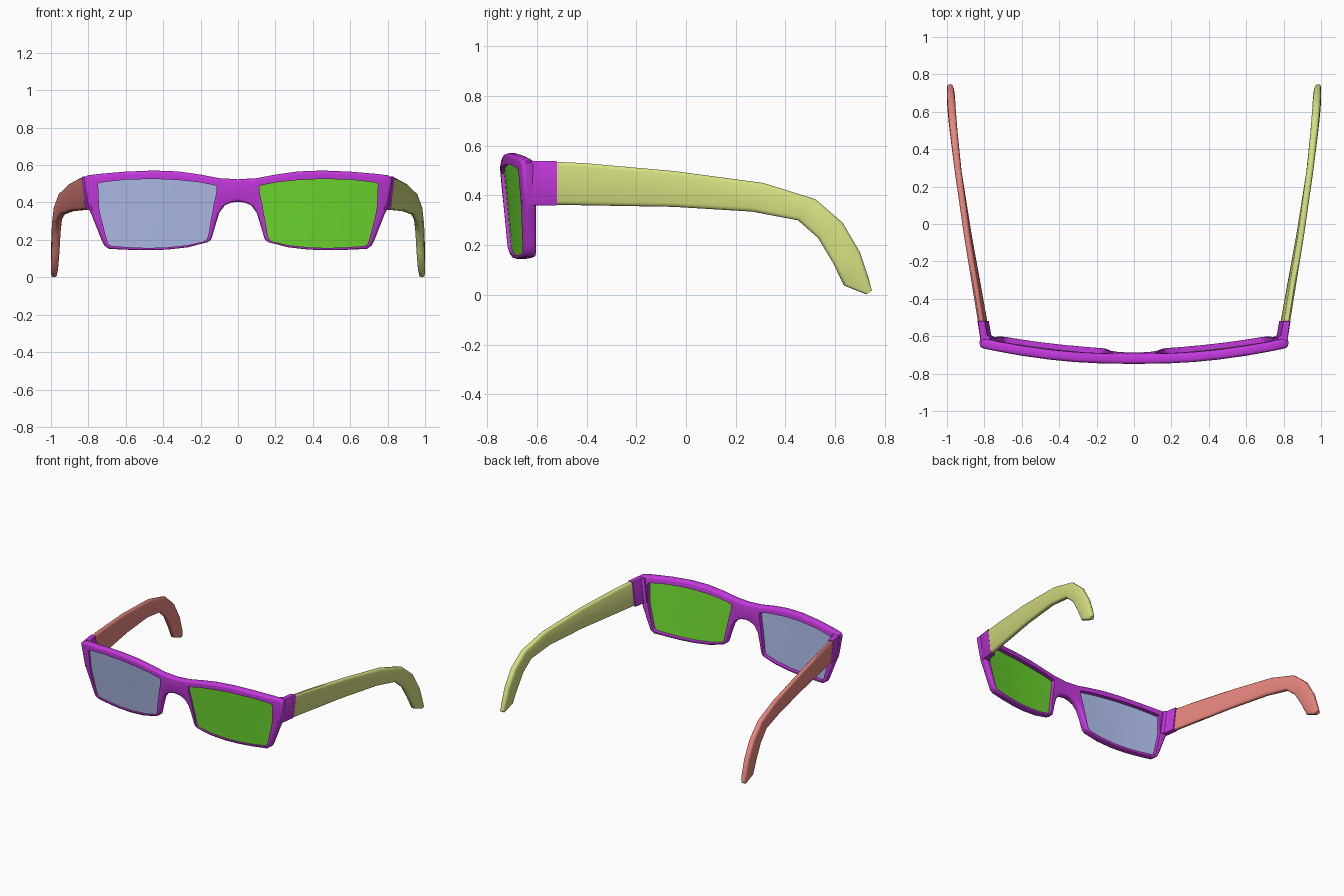
import bpy, bmesh, math
from mathutils import Vector

if "Cube" in bpy.data.objects:
    bpy.data.objects.remove(bpy.data.objects["Cube"])


def material(name, rgb):
    m = bpy.data.materials.new(name)
    m.diffuse_color = (*rgb, 1)
    m.use_nodes = True
    m.node_tree.nodes["Principled BSDF"].inputs["Base Color"].default_value = m.diffuse_color
    return m


def finish(bm, name, mat, angle=50):
    bmesh.ops.remove_doubles(bm, verts=bm.verts, dist=1e-5)
    bmesh.ops.recalc_face_normals(bm, faces=bm.faces)
    me = bpy.data.meshes.new(name)
    bm.to_mesh(me)
    bm.free()
    me.materials.append(mat)
    ob = bpy.data.objects.new(name, me)
    bpy.context.collection.objects.link(ob)
    bpy.ops.object.select_all(action='DESELECT')
    ob.select_set(True)
    bpy.context.view_layer.objects.active = ob
    bpy.ops.object.shade_smooth_by_angle(angle=math.radians(angle))
    return ob


def skin(bm, rings, close=False, caps=False, skip=lambda vs: False):
    """Join equal rings of points with quads; optionally close the series or cap it."""
    vr = [[bm.verts.new(p) for p in r] for r in rings]
    n = len(vr[0])
    for i in range(len(vr) if close else len(vr) - 1):
        a, b = vr[i], vr[(i + 1) % len(vr)]
        for k in range(n):
            q = (a[k], a[(k + 1) % n], b[(k + 1) % n], b[k])
            if not skip(q):
                bm.faces.new(q)
    if caps:
        bm.faces.new(vr[0])
        bm.faces.new(vr[-1])


def front_y(x, z):
    """Wrapped and slightly tilted front surface."""
    return -0.747 + 0.13 * x * x + 0.085 * (0.5 - z)


purple = material("purple", (0.55, 0.04, 0.72))
sides = {1: ("right", material("green", (0.16, 0.72, 0.03)), material("olive", (0.68, 0.74, 0.22))),
         -1: ("left", material("blue", (0.42, 0.5, 0.8)), material("red", (0.8, 0.24, 0.21)))}

# Half of the front: outer outline and lens opening, matched point by point (x, z)
OUTER = [(0, .524), (.1, .53), (.2, .549), (.32, .566), (.45, .571), (.6, .565), (.74, .553),
         (.805, .545), (.825, .53), (.8, .37), (.785, .34), (.73, .2), (.715, .17), (.69, .152),
         (.58, .147), (.48, .145), (.38, .148), (.27, .16), (.165, .187), (.145, .2),
         (.135, .23), (.12, .28), (.1, .345), (.07, .385), (.035, .4), (0, .404)]
HOLE = [(.115, .488), (.14, .495), (.2, .507), (.32, .52), (.45, .526), (.6, .522), (.7, .511),
        (.742, .505), (.748, .495), (.742, .37), (.735, .33), (.7, .195), (.69, .173), (.67, .167),
        (.57, .16), (.48, .157), (.38, .16), (.27, .172), (.18, .192), (.165, .205),
        (.158, .225), (.15, .28), (.138, .34), (.13, .39), (.12, .43), (.115, .46)]
THICK = 0.053

# Frame front: rim section with rounded outer edges swept round each opening
bm = bmesh.new()
for s in sides:
    rings = []
    for o, h in zip(OUTER, HOLE):
        o, h = Vector(o), Vector(h)
        d = h - o
        r = min(0.018, 0.6 * d.length)
        d = d.normalized() if o.x > 0 else Vector((0, 1 if h.y > o.y and o.y < .45 else -1))
        section = []
        for k in range(4):
            a = k * math.pi / 6
            section.append((o + d * r * (1 - math.sin(a)), r * (1 - math.cos(a))))
        section += [(p, THICK - t) for p, t in reversed(section)]
        section += [(h, THICK), (h, 0)]
        rings.append([(s * p.x, front_y(p.x, p.y) + t, p.y) for p, t in section])
    skin(bm, rings, close=True, skip=lambda q: all(abs(v.co.x) < 1e-6 for v in q))
finish(bm, "frame_front", purple)

# Hinge blocks: plan (x, y), leaning inwards towards the bottom
PLAN = [(.77, -.645), (.805, -.657), (.818, -.645), (.838, -.519),
        (.798, -.519), (.784, -.595), (.765, -.605)]
for s, (side, lens_mat, arm_mat) in sides.items():
    bm = bmesh.new()
    levels = []
    for t, inset in ((0, .15), (.05, 0), (.95, 0), (1, .15)):
        z = .36 + .178 * t
        lean = -.022 * (1 - t)
        levels.append([(s * (x + lean + (.80 - x) * inset), y + (-.58 - y) * inset * .15, z)
                       for x, y in PLAN])
    skin(bm, levels, caps=True)
    finish(bm, side + "_hinge", purple, 40)

    # Lens: thin curved shell of shrinking rings set into the opening
    bm = bmesh.new()
    cx, cz = .44, .345
    shell = []
    for k, depth in [(1e-3, .014), (.35, .014), (.7, .014), (1.012, .014),
                     (1.012, .024), (.7, .024), (.35, .024), (1e-3, .024)]:
        ring = []
        for x, z in HOLE:
            x, z = cx + (x - cx) * k, cz + (z - cz) * k
            ring.append((s * x, front_y(x, z) + depth, z))
        shell.append(ring)
    skin(bm, shell, caps=True)
    finish(bm, side + "_lens", lens_mat)

    # Temple arm: top (y, z), bottom (y, z), centre x, half width, inward lean of bottom
    ARM = [(-.518, .535, -.518, .362, .82, .017, .02),
           (-.4, .529, -.4, .36, .839, .017, .018),
           (-.05, .498, -.05, .354, .895, .017, .01),
           (.31, .45, .265, .335, .944, .018, .006),
           (.52, .385, .45, .3, .966, .02, .006),
           (.63, .29, .53, .23, .975, .021, .006),
           (.7, .17, .59, .13, .979, .021, .004),
           (.735, .065, .635, .038, .981, .019, 0),
           (.747, .018, .725, .002, .984, .014, 0)]
    bm = bmesh.new()
    rings = []
    for ty, tz, by, bz, x, w, lean in ARM:
        T, B = Vector((x, ty, tz)), Vector((x - lean, by, bz))
        e = min(.016 / (T - B).length, .3)
        ring = []
        for f, u in ((0, .4), (e * .35, .8), (e, 1), (1 - e, 1), (1 - e * .35, .8), (1, .4)):
            ring.append(T.lerp(B, f) + Vector((w * u, 0, 0)))
        ring += [T.lerp(B, f) - Vector((w * u, 0, 0)) for f, u in
                 ((1, .4), (1 - e * .35, .8), (1 - e, 1), (e, 1), (e * .35, .8), (0, .4))]
        rings.append([(s * p.x, p.y, p.z) for p in ring])
    skin(bm, rings, caps=True)
    finish(bm, side + "_temple_arm", arm_mat, 40)
